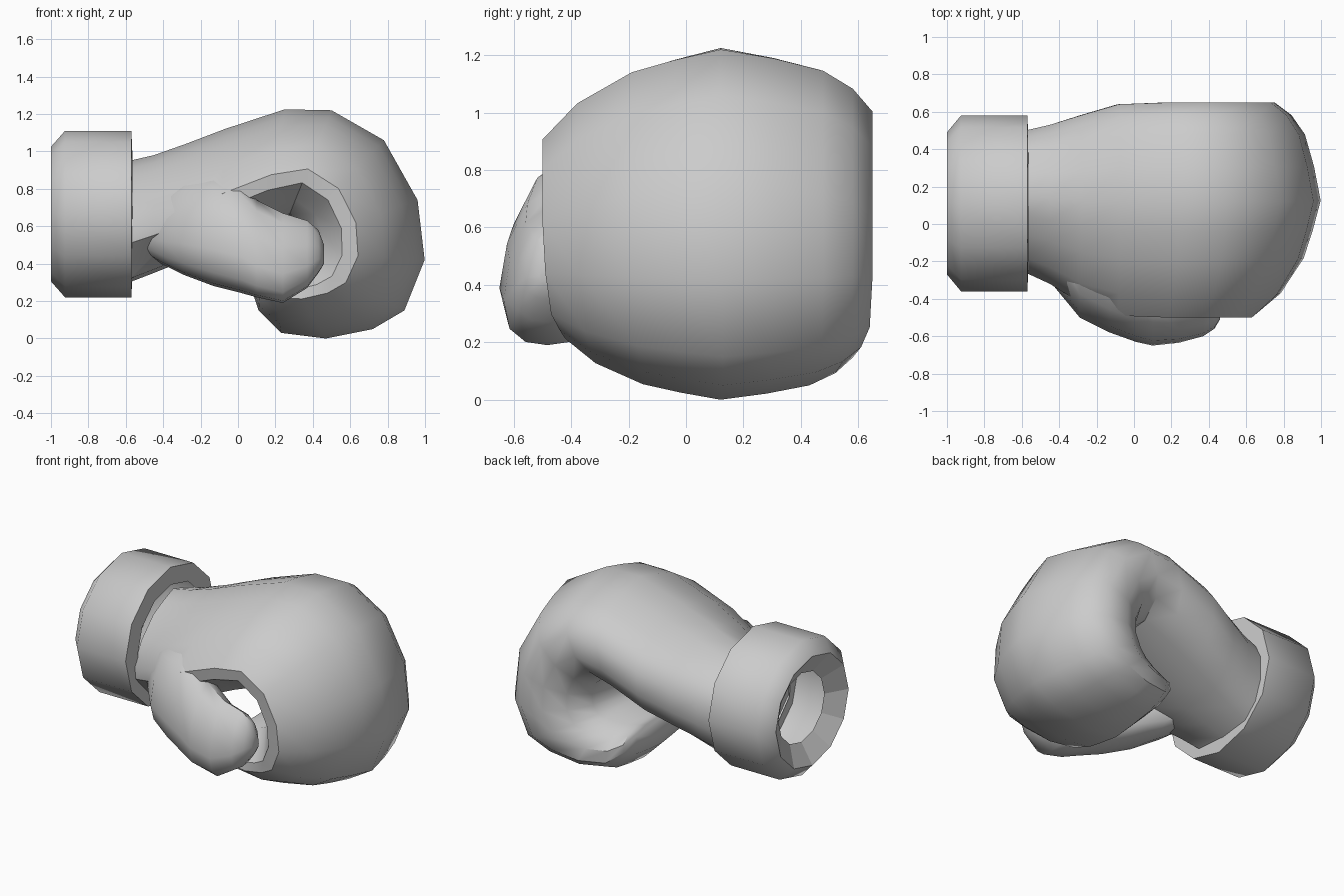
import bpy, bmesh
from math import sin, cos, pi, radians


def loft(name, rings, angle=40, cap_start=True, cap_end=True):
    """Skin a list of equal-length rings, optionally capping the ends."""
    bm = bmesh.new()
    vs = [[bm.verts.new(p) for p in r] for r in rings]
    n = len(vs[0])
    for a, b in zip(vs, vs[1:]):
        for i in range(n):
            j = (i + 1) % n
            bm.faces.new((a[i], a[j], b[j], b[i]))
    if cap_start:
        bm.faces.new(vs[0][::-1])
    if cap_end:
        bm.faces.new(vs[-1])
    bmesh.ops.recalc_face_normals(bm, faces=bm.faces[:])
    me = bpy.data.meshes.new(name)
    bm.to_mesh(me)
    bm.free()
    ob = bpy.data.objects.new(name, me)
    bpy.context.collection.objects.link(ob)
    bpy.ops.object.select_all(action='DESELECT')
    ob.select_set(True)
    bpy.context.view_layer.objects.active = ob
    if angle:
        bpy.ops.object.shade_smooth_by_angle(angle=radians(angle))
    return ob


def cuff_ring(x, r):
    return [(x, 0.11 + r * cos(i * pi / 6), 0.665 + 0.947 * r * sin(i * pi / 6))
            for i in range(12)]


# Cuff: 12-sided band, and a flat-faced funnel lining that opens into the mitt
band = [(-1.0, 0.38), (-0.925, 0.47), (-0.57, 0.47), (-0.565, 0.35)]
lining = [(-1.0, 0.38), (-0.92, 0.24)]
loft("cuff", [cuff_ring(*p) for p in band], 55, False, False)
funnel = loft("cuff_lining", [cuff_ring(*p) for p in lining], 0, False, False)
funnel.data.flip_normals()

# Mitt body: one cross-section swept from the wrist over the knuckles and
# curled back to the fingertips: (across, outer 0 -> inner 1)
profile = [(0.08, 0), (0.4, 0.055), (0.7, 0.13), (0.88, 0.24), (1, 0.38), (1, 0.62),
           (0.87, 0.82), (0.62, 0.96), (0.1, 1.0),
           (-0.5, 0.97), (-0.72, 0.84), (-0.98, 0.68), (-1, 0.55), (-0.79, 0.33),
           (-0.46, 0.14), (-0.2, 0.065)]
# outer x, outer z, inner x, inner z, y min, y max
body = [
    (-0.58, 0.95, -0.58, 0.30, -0.26, 0.50),
    (-0.45, 0.98, -0.45, 0.35, -0.32, 0.53),
    (-0.28, 1.04, -0.30, 0.41, -0.42, 0.58),
    (-0.07, 1.12, -0.10, 0.49, -0.49, 0.64),
    (0.25, 1.225, 0.12, 0.59, -0.50, 0.65),
    (0.50, 1.22, 0.27, 0.65, -0.50, 0.65),
    (0.78, 1.06, 0.34, 0.59, -0.50, 0.65),
    (0.96, 0.74, 0.36, 0.52, -0.50, 0.65),
    (0.998, 0.42, 0.35, 0.46, -0.49, 0.65),
    (0.89, 0.15, 0.32, 0.42, -0.47, 0.64),
    (0.72, 0.05, 0.28, 0.40, -0.44, 0.61),
    (0.47, 0.0, 0.24, 0.385, -0.42, 0.58),
    (0.23, 0.03, 0.18, 0.37, -0.40, 0.54),
    (0.11, 0.15, 0.13, 0.36, -0.35, 0.48),
    (0.08, 0.24, 0.11, 0.34, -0.24, 0.38),
]
loft("mitt_body", [[(ox + (ix - ox) * v, (y0 + y1) / 2 + (y1 - y0) / 2 * u, oz + (iz - oz) * v)
                    for u, v in profile] for ox, oz, ix, iz, y0, y1 in body], 40, False)

# Thumb: tapering tube along the palm side (x, z top, z bottom, y min, y max)
thumb = [
    (-0.50, 0.70, 0.46, -0.24, 0.10),
    (-0.41, 0.78, 0.40, -0.355, 0.05),
    (-0.29, 0.85, 0.34, -0.50, 0.00),
    (-0.13, 0.88, 0.28, -0.58, -0.08),
    (0.01, 0.84, 0.245, -0.63, -0.18),
    (0.10, 0.74, 0.22, -0.65, -0.26),
    (0.24, 0.67, 0.19, -0.635, -0.33),
    (0.37, 0.63, 0.27, -0.60, -0.36),
    (0.43, 0.58, 0.35, -0.56, -0.40),
    (0.46, 0.50, 0.40, -0.51, -0.44),
]
loft("thumb", [[(x, (a + b) / 2 + (b - a) / 2 * cos(t),
                 (zt + zb) / 2 + (zt - zb) / 2 * (sin(t) - 0.35 * cos(t) ** 2))
                for t in (i * pi / 6 for i in range(12))]
               for x, zt, zb, a, b in thumb], 50)
